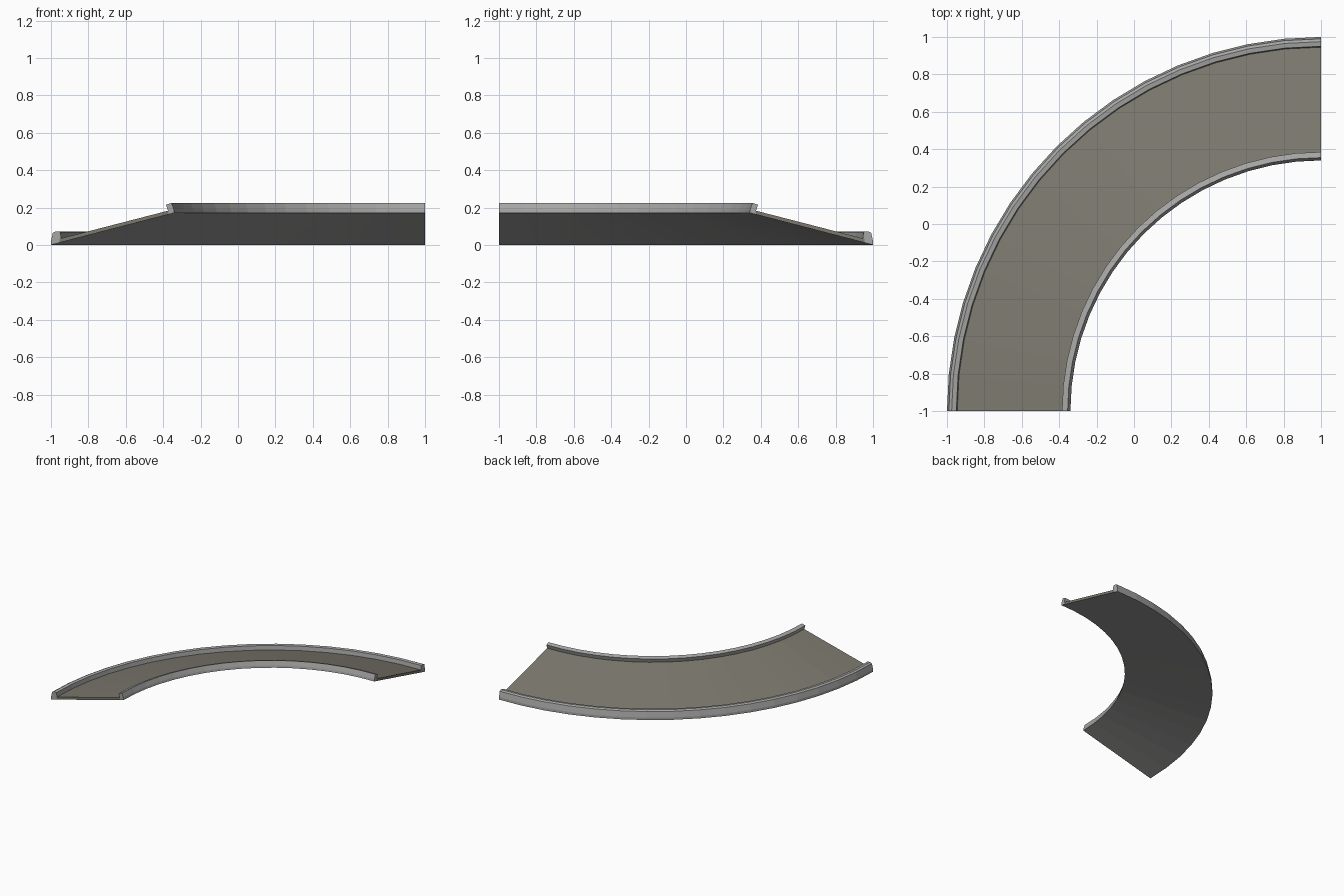
import bpy, bmesh, math

if "Cube" in bpy.data.objects:
    bpy.data.objects.remove(bpy.data.objects["Cube"])

CX, CY, SEG = 1.0, -1.0, 16   # bend centre and segments in the quarter turn


def material(name, rgb):
    m = bpy.data.materials.new(name)
    m.diffuse_color = (*rgb, 1)
    m.use_nodes = True
    m.node_tree.nodes["Principled BSDF"].inputs["Base Color"].default_value = m.diffuse_color
    return m


kerb_grey = material("kerb grey", (0.38, 0.38, 0.375))
road_brown = material("road grey brown", (0.20, 0.19, 0.155))


def sweep(name, profile, mats, edge_mats, cap_mat):
    """Sweep a closed (x, z) section through the quarter turn and cap both ends."""
    bm = bmesh.new()
    rings = []
    for i in range(SEG + 1):
        a = math.pi - i * math.pi / 2 / SEG
        rings.append([bm.verts.new((CX + (CX - x) * math.cos(a),
                                    CY + (CX - x) * math.sin(a), z))
                      for x, z in profile])
    n = len(profile)
    for r0, r1 in zip(rings, rings[1:]):
        for k in range(n):
            j = (k + 1) % n
            f = bm.faces.new((r0[k], r0[j], r1[j], r1[k]))
            f.material_index = edge_mats[k]
    for ring in (rings[0], rings[-1]):
        bm.faces.new(ring).material_index = cap_mat
    bmesh.ops.recalc_face_normals(bm, faces=bm.faces)
    me = bpy.data.meshes.new(name)
    bm.to_mesh(me)
    bm.free()
    for m in mats:
        me.materials.append(m)
    ob = bpy.data.objects.new(name, me)
    bpy.context.collection.objects.link(ob)
    return ob


# Banked road deck: brown top and ends, grey underside
sweep("road_deck",
      [(-0.955, 0.012), (-0.37, 0.164), (-0.374, 0.183), (-0.955, 0.033)],
      [kerb_grey, road_brown], [0, 0, 1, 0], 1)

# Low outer kerb
sweep("outer_kerb",
      [(-1.0, 0.0), (-0.955, 0.012), (-0.945, 0.035), (-0.95, 0.07),
       (-0.975, 0.073), (-0.99, 0.065), (-1.0, 0.02)],
      [kerb_grey], [0] * 7, 0)

# High inner kerb, leaning with the bank
sweep("inner_kerb",
      [(-0.37, 0.164), (-0.34, 0.172), (-0.343, 0.19), (-0.355, 0.225),
       (-0.385, 0.215), (-0.374, 0.183)],
      [kerb_grey], [0] * 6, 0)
